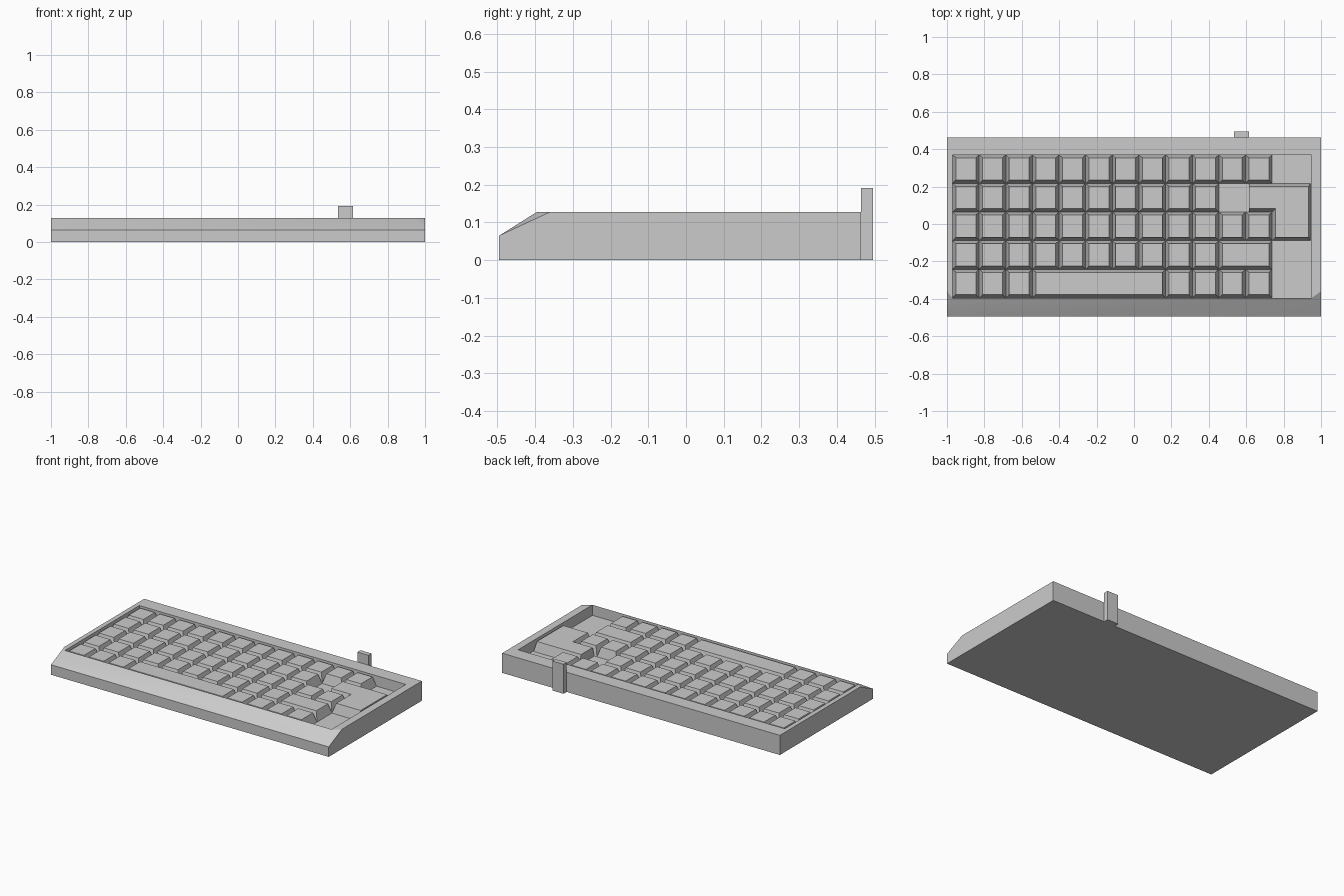
import bpy

if "Cube" in bpy.data.objects:
    bpy.data.objects.remove(bpy.data.objects["Cube"])


def make_object(name, verts, faces, smooth=()):
    mesh = bpy.data.meshes.new(name)
    mesh.from_pydata(verts, [], faces)
    for i in smooth:
        mesh.polygons[i].use_smooth = True
    mesh.update()
    obj = bpy.data.objects.new(name, mesh)
    bpy.context.collection.objects.link(obj)
    return obj


FLOOR, KEY_TOP, RIM = 0.06, 0.122, 0.128
YF, YB = -0.495, 0.463
X0, X1, Y0, Y1 = -0.97, 0.95, -0.395, 0.37

# Case: outer shell with sloped front and a sunken key well
case_verts = [
    (-1, YF, 0), (1, YF, 0), (1, YB, 0), (-1, YB, 0),
    (-1, YF, 0.065), (1, YF, 0.065),
    (1, -0.36, RIM), (1, YB, RIM), (-1, YB, RIM), (-1, -0.36, RIM),
    (X0, Y0, RIM), (X1, Y0, RIM), (X1, Y1, RIM), (X0, Y1, RIM),
    (X0, Y0, FLOOR), (X1, Y0, FLOOR), (X1, Y1, FLOOR), (X0, Y1, FLOOR)]
case_faces = [
    (4, 5, 11, 10), (4, 10, 9), (5, 6, 11),
    (3, 2, 1, 0), (0, 1, 5, 4), (1, 2, 7, 6, 5), (2, 3, 8, 7), (3, 0, 4, 9, 8),
    (11, 6, 7, 12), (12, 7, 8, 13), (13, 8, 9, 10),
    (10, 11, 15, 14), (11, 12, 16, 15), (12, 13, 17, 16), (13, 10, 14, 17),
    (14, 15, 16, 17)]
make_object("case", case_verts, case_faces, smooth=(0, 1, 2))


# Tapered key: base outline and smaller top outline, counter-clockwise
def key(name, base, top):
    n = len(base)
    verts = [(x, y, FLOOR) for x, y in base] + [(x, y, KEY_TOP) for x, y in top]
    sides = [(i, (i + 1) % n, n + (i + 1) % n, n + i) for i in range(n)]
    make_object(name, verts, sides + [tuple(range(n, 2 * n)),
                                      tuple(reversed(range(n)))])


def rect(x0, x1, y0, y1):
    return [(x0, y0), (x1, y0), (x1, y1), (x0, y1)]


# Key rows, back to front, as key widths in units
PX, PY = 0.1424, 0.153
rows = [[1] * 12, [1] * 10, [1] * 12, [1] * 10 + [2], [1] * 3 + [5] + [1] * 4]
for r, widths in enumerate(rows):
    yb = Y1 - r * PY
    x = X0
    for c, w in enumerate(widths):
        xe = x + w * PX
        key(f"key_{r + 1}_{c + 1}", rect(x, xe, yb - PY, yb),
            rect(x + 0.018, xe - 0.018, yb - PY + 0.018, yb - 0.016))
        x = xe

# Stepped return key on the right
ya, ym, yz = Y1 - PY, Y1 - 2 * PY, Y1 - 3 * PY
xl, xm, xr = 0.615, X0 + 12 * PX, 0.945
key("return_key",
    [(xl, ym), (xm, ym), (xm, yz), (xr, yz), (xr, ya), (xl, ya)],
    [(xl, ym + 0.018), (xm + 0.018, ym + 0.018), (xm + 0.018, yz + 0.018),
     (xr - 0.012, yz + 0.018), (xr - 0.012, ya - 0.016), (xl, ya - 0.016)])

# Upright plug at the back
bpy.ops.mesh.primitive_cube_add(size=1, location=(0.575, 0.479, 0.096))
plug = bpy.context.object
plug.name = "rear_plug"
plug.scale = (0.08, 0.032, 0.192)
